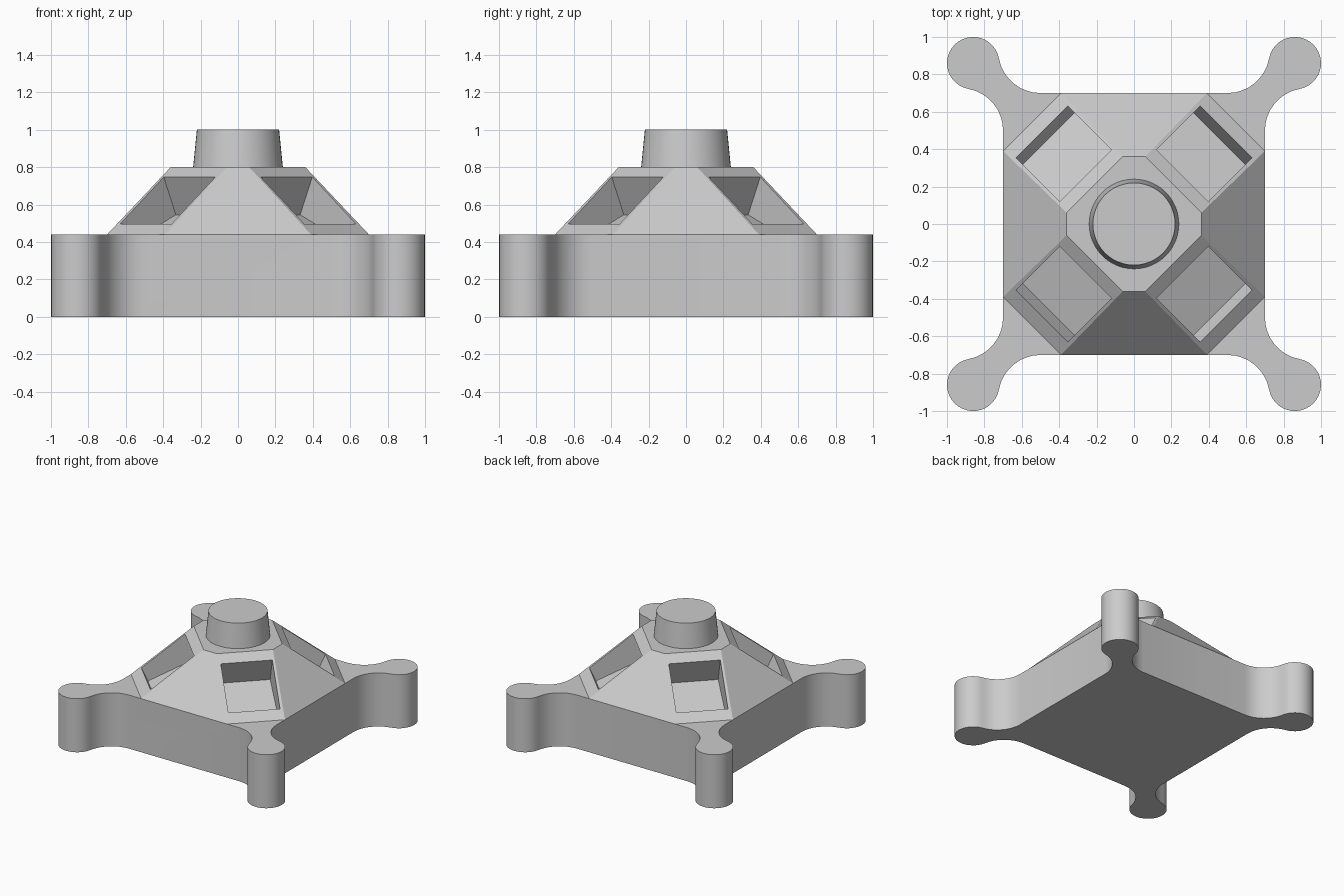
import bpy, bmesh, math
from mathutils import Vector, Matrix

if "Cube" in bpy.data.objects:
    bpy.data.objects.remove(bpy.data.objects["Cube"])


def make_object(name, bm):
    bmesh.ops.recalc_face_normals(bm, faces=bm.faces)
    mesh = bpy.data.meshes.new(name)
    bm.to_mesh(mesh)
    bm.free()
    obj = bpy.data.objects.new(name, mesh)
    bpy.context.collection.objects.link(obj)
    return obj


def loft(name, lower, upper):
    """Solid between two matching closed loops of 3D points."""
    bm = bmesh.new()
    a = [bm.verts.new(p) for p in lower]
    b = [bm.verts.new(p) for p in upper]
    bm.faces.new(a)
    bm.faces.new(b)
    n = len(a)
    for i in range(n):
        j = (i + 1) % n
        bm.faces.new((a[i], a[j], b[j], b[i]))
    return make_object(name, bm)


def arc(cx, cy, r, start, end, steps):
    return [(cx + r * math.cos(start + (end - start) * i / steps),
             cy + r * math.sin(start + (end - start) * i / steps))
            for i in range(steps + 1)]


def boolean(target, tool, operation):
    mod = target.modifiers.new(operation.title(), 'BOOLEAN')
    mod.operation = operation
    mod.solver = 'EXACT'
    mod.object = tool
    bpy.context.view_layer.objects.active = target
    bpy.ops.object.modifier_apply(modifier=mod.name)
    bpy.data.objects.remove(tool, do_unlink=True)


def shade(obj):
    bpy.ops.object.select_all(action='DESELECT')
    obj.select_set(True)
    bpy.context.view_layer.objects.active = obj
    bpy.ops.object.shade_smooth_by_angle(angle=math.radians(20))


# Base outline: straight sides flowing through fillets into round corner feet
SIDE, STRAIGHT, FOOT, FOOT_R, FILLET_R = 0.70, 0.50, 0.86, 0.14, 0.226
touch = math.atan2(FOOT - STRAIGHT, FOOT - SIDE - FILLET_R)
fillet = arc(SIDE + FILLET_R, STRAIGHT, FILLET_R, math.pi, touch, 8)
foot = arc(FOOT, FOOT, FOOT_R, touch - math.pi, math.pi * 1.5 - touch, 24)
corner = fillet + foot[1:-1] + [(y, x) for x, y in reversed(fillet)]
outline = []
for q in range(4):
    turn = Matrix.Rotation(q * math.pi / 2, 2)
    outline += [turn @ Vector(p) for p in corner]
body = loft("body", [(p.x, p.y, 0) for p in outline],
            [(p.x, p.y, 0.44) for p in outline])


# Eight-sided sloping roof
def octagon(far, near, z):
    quarter = [(far, near), (near, far)]
    return [(*(Matrix.Rotation(q * math.pi / 2, 2) @ Vector(p)), z)
            for q in range(4) for p in quarter]


roof = loft("roof", octagon(0.70, 0.39, 0.44), octagon(0.36, 0.06, 0.80))
boolean(body, roof, 'UNION')

# Tilted rectangular pockets on the four diagonal roof faces
profile = [(0.275, 0.545), (0.646, 0.385), (0.78, 0.685), (0.456, 0.945)]
for q in range(4):
    spin = Matrix.Rotation(math.pi / 4 + q * math.pi / 2, 3, 'Z')
    sides = [[spin @ Vector((s, t, z)) for s, z in profile]
             for t in (-0.195, 0.195)]
    boolean(body, loft("pocket_cutter", *sides), 'DIFFERENCE')
shade(body)

# Tapered round cap on top
rings = [[(x, y, z) for x, y in arc(0, 0, r, 0, math.tau, 48)[:-1]]
         for r, z in ((0.24, 0.80), (0.22, 1.0))]
shade(loft("top_cap", *rings))
